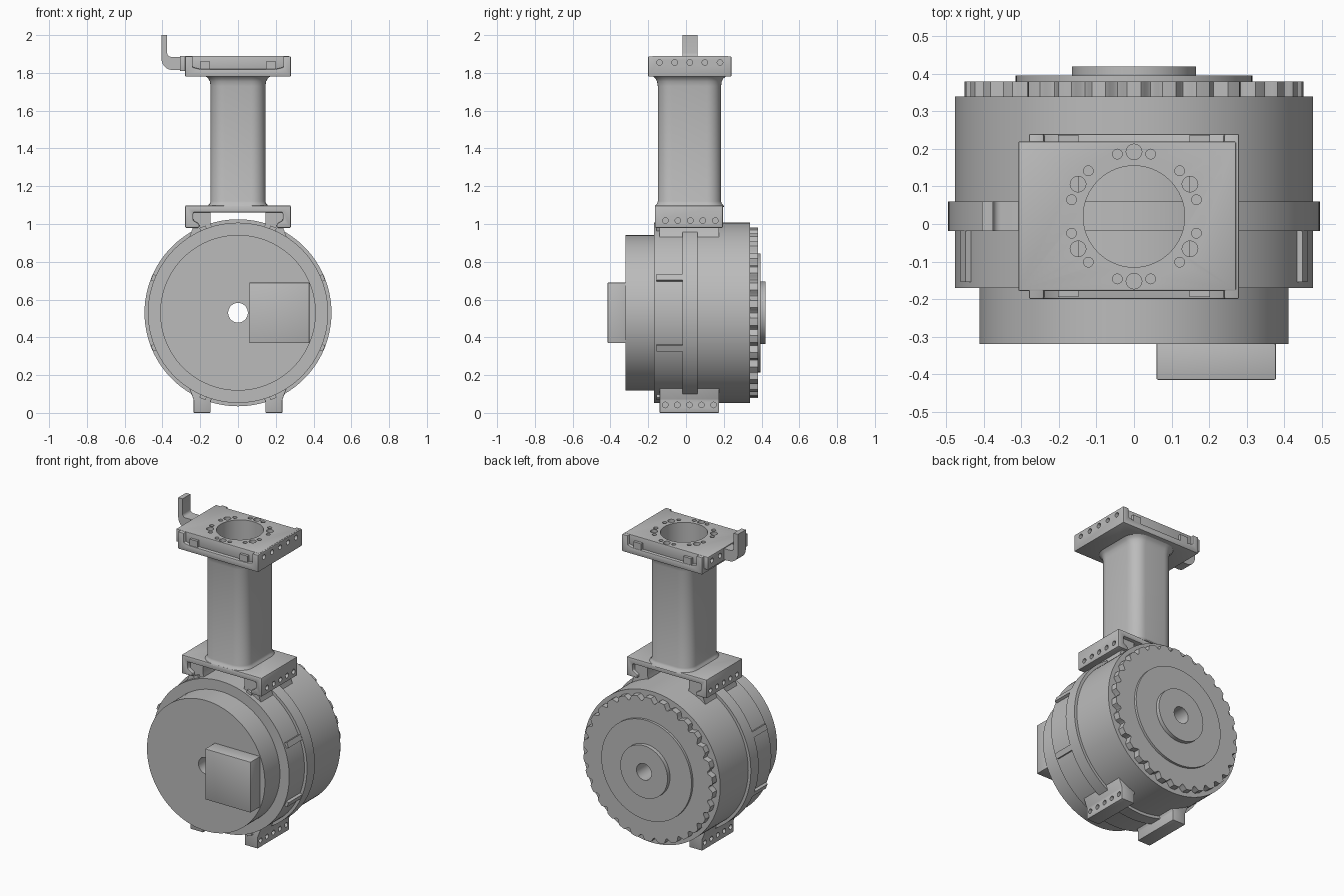
import bpy, bmesh
from math import pi, cos, sin, radians
from mathutils import Matrix, Vector

if "Cube" in bpy.data.objects:
    bpy.data.objects.remove(bpy.data.objects["Cube"])

GREY = (0.5, 0.5, 0.5, 1)
metal = bpy.data.materials.new("machined_grey")
metal.use_nodes = True
metal.diffuse_color = GREY
metal.node_tree.nodes["Principled BSDF"].inputs["Base Color"].default_value = GREY

AXIS_Z = 0.53      # height of the drum axis
MID_Y = 0.02       # centre of the column


def finish(bm, name):
    bmesh.ops.recalc_face_normals(bm, faces=bm.faces)
    me = bpy.data.meshes.new(name)
    bm.to_mesh(me)
    bm.free()
    me.materials.append(metal)
    ob = bpy.data.objects.new(name, me)
    bpy.context.collection.objects.link(ob)
    return ob


def lathe(name, profile, segs, closed=True, wave=None):
    """Turn (radius, y) points about the drum axis."""
    bm = bmesh.new()
    rings = []
    for i in range(segs):
        a = 2 * pi * i / segs
        ring = []
        for r, y in profile:
            if wave:
                r = wave(r, a)
            ring.append(bm.verts.new((r * cos(a), y, AXIS_Z + r * sin(a))))
        rings.append(ring)
    n = len(profile)
    for i in range(segs):
        p, q = rings[i], rings[(i + 1) % segs]
        for k in range(n):
            m = (k + 1) % n
            bm.faces.new((p[k], p[m], q[m], q[k]))
    return finish(bm, name)


def extrude_xz(name, points, y0, y1, bevel=0.0):
    """Extrude an (x, z) outline along y."""
    bm = bmesh.new()
    face = bm.faces.new([bm.verts.new((x, y0, z)) for x, z in points])
    new = bmesh.ops.extrude_face_region(bm, geom=[face])["geom"]
    bmesh.ops.translate(bm, vec=(0, y1 - y0, 0),
                        verts=[v for v in new if isinstance(v, bmesh.types.BMVert)])
    bmesh.ops.recalc_face_normals(bm, faces=bm.faces)
    if bevel:
        bmesh.ops.bevel(bm, geom=bm.edges[:], offset=bevel, segments=2,
                        profile=0.5, affect='EDGES')
    return finish(bm, name)


def box(name, x0, x1, y0, y1, z0, z1, bevel=0.0):
    return extrude_xz(name, [(x0, z0), (x1, z0), (x1, z1), (x0, z1)], y0, y1, bevel)


def drill(bm, radius, start, end, segs=16):
    """Add a cylinder between two points to a cutter mesh."""
    a, b = Vector(start), Vector(end)
    rot = (b - a).to_track_quat('Z', 'Y').to_matrix().to_4x4()
    bmesh.ops.create_cone(bm, cap_ends=True, segments=segs, radius1=radius,
                          radius2=radius, depth=(b - a).length,
                          matrix=Matrix.Translation((a + b) / 2) @ rot)


def cut(targets, cutter):
    """Subtract the cutter from each part, then discard it."""
    cutter.hide_render = True
    for ob in targets:
        mod = ob.modifiers.new("holes", 'BOOLEAN')
        mod.operation, mod.solver, mod.object = 'DIFFERENCE', 'EXACT', cutter
        bpy.context.view_layer.update()
        deps = bpy.context.evaluated_depsgraph_get()
        me = bpy.data.meshes.new_from_object(ob.evaluated_get(deps))
        ob.modifiers.clear()
        ob.data = me
    bpy.data.objects.remove(cutter)


# Drum with front cap, raised band, back disc, hub and through bore
drum = lathe("drum_body", [
    (.052, -.32), (.412, -.32), (.412, -.17), (.477, -.17), (.477, -.018),
    (.495, -.018), (.495, .06), (.477, .06), (.477, .34), (.40, .34),
    (.40, .375), (.315, .375), (.315, .395), (.165, .395), (.165, .42),
    (.052, .42)], 96)


# Scalloped ring on the back of the drum
def scallop(r, a):
    return r - 0.028 * max(0, cos(30 * a)) if r > 0.4 else r


lathe("scalloped_ring", [(.3, .33), (.452, .33), (.452, .38), (.3, .38)], 300, wave=scallop)

# Front connector box
box("connector_box", .06, .378, -.415, -.31, .37, .69, .004)

# Locating ribs around the front half of the drum
for i in range(8):
    rib = box("drum_rib", .45, .493, -.155, -.01, -.017, .017)
    a = radians(22.5 + 45 * i)
    rib.matrix_world = Matrix.Translation((0, 0, AXIS_Z)) @ Matrix.Rotation(a, 4, 'Y')

# Mounting rails: two feet below and two matching rails above
rail_outline = [(.145, 0), (.235, 0), (.235, .07), (.262, .14), (.12, .115), (.145, .06)]
rails = []
for s in (-1, 1):
    rails.append(extrude_xz("bottom_rail", [(s * x, z) for x, z in rail_outline],
                            -.14, .175, .004))
    extrude_xz("top_rail", [(s * x, 2 * AXIS_Z - z) for x, z in rail_outline],
               -.14, .175)

# Lower clamp flange: plate with two hooked legs over the top rails
half = [(.28, 1.098), (.28, .98), (.205, .98), (.205, 1.0), (.237, 1.02), (.237, 1.062)]
lower = extrude_xz("lower_flange", half + [(-x, z) for x, z in reversed(half)],
                   -.165, .195, .006)

# Column: rounded rectangle flaring at both ends
bm = bmesh.new()
loops = []
levels = [(1.09, .016), (1.10, .012), (1.108, .004), (1.12, 0), (1.73, 0),
          (1.755, .004), (1.77, .012), (1.78, .024), (1.79, .024)]
for z, grow in levels:
    rad = 0.075 + grow
    loop = []
    for k, (sx, sy) in enumerate([(1, 1), (-1, 1), (-1, -1), (1, -1)]):
        for j in range(9):
            a = pi / 2 * (k + j / 8)
            loop.append(bm.verts.new((sx * .070 + rad * cos(a),
                                      MID_Y - .002 + sy * .0925 + rad * sin(a), z)))
    loops.append(loop)
for p, q in zip(loops, loops[1:]):
    for i in range(len(p)):
        j = (i + 1) % len(p)
        bm.faces.new((p[i], p[j], q[j], q[i]))
bm.faces.new(loops[0])
bm.faces.new(loops[-1])
column = finish(bm, "column")

# Upper flange: channel with corner legs, and the plate seated in it
half = [(.28, 1.78), (.28, 1.888), (.24, 1.888), (.24, 1.83), (.2, 1.82)]
channel = extrude_xz("upper_flange", half + [(-x, z) for x, z in reversed(half)],
                     -.2, .24, .005)
plate = box("top_plate", -.308, .272, -.178, .22, 1.81, 1.89, .004)
for s in (-1, 1):
    box("plate_key", s * .175 - .027, s * .175 + .027, -.195, .237, 1.8, 1.86)

# Bent lever on the side of the top plate
lever = [(-.405, 2), (-.375, 2), (-.375, 1.905)]
for i in range(1, 6):
    a = pi + pi / 2 * i / 5
    lever.append((-.355 + .02 * cos(a), 1.905 + .02 * sin(a)))
lever += [(-.29, 1.885), (-.29, 1.815)]
for i in range(9):
    a = 1.5 * pi - pi / 2 * i / 8
    lever.append((-.345 + .06 * cos(a), 1.875 + .06 * sin(a)))
extrude_xz("lever", lever, -.018, .06)

# Central bore through column and flanges
bm = bmesh.new()
drill(bm, .135, (0, MID_Y, 1.0), (0, MID_Y, 1.95), 64)
cut([lower, column, channel, plate], finish(bm, "bore_cutter"))

# Bolt circle on the top plate
bm = bmesh.new()
for i in range(6):
    for offset, radius in ((0, .021), (15, .013), (-15, .013)):
        a = radians(90 + 60 * i + offset)
        x, y = .172 * cos(a), MID_Y + .172 * sin(a)
        drill(bm, radius, (x, y, 1.835), (x, y, 1.93))
cut([plate], finish(bm, "bolt_circle_cutter"))

# Rows of screw holes on the sides of flanges and feet
bm = bmesh.new()
for s in (-1, 1):
    for i in range(-2, 3):
        for z, y, outer, inner in ((1.855, MID_Y + .08 * i, .35, .255),
                                   (1.018, .023 + .066 * i, .35, .245),
                                   (.042, .018 + .064 * i, .30, .205)):
            drill(bm, .015, (s * inner, y, z), (s * outer, y, z))
cut([lower, channel, plate] + rails, finish(bm, "screw_hole_cutter"))

# Smooth round surfaces, keep machined edges crisp
bpy.ops.object.select_all(action='DESELECT')
for ob in bpy.context.collection.objects:
    if ob.type == 'MESH' and metal.name in ob.data.materials:
        ob.select_set(True)
        bpy.context.view_layer.objects.active = ob
bpy.ops.object.shade_smooth_by_angle(angle=radians(30))
